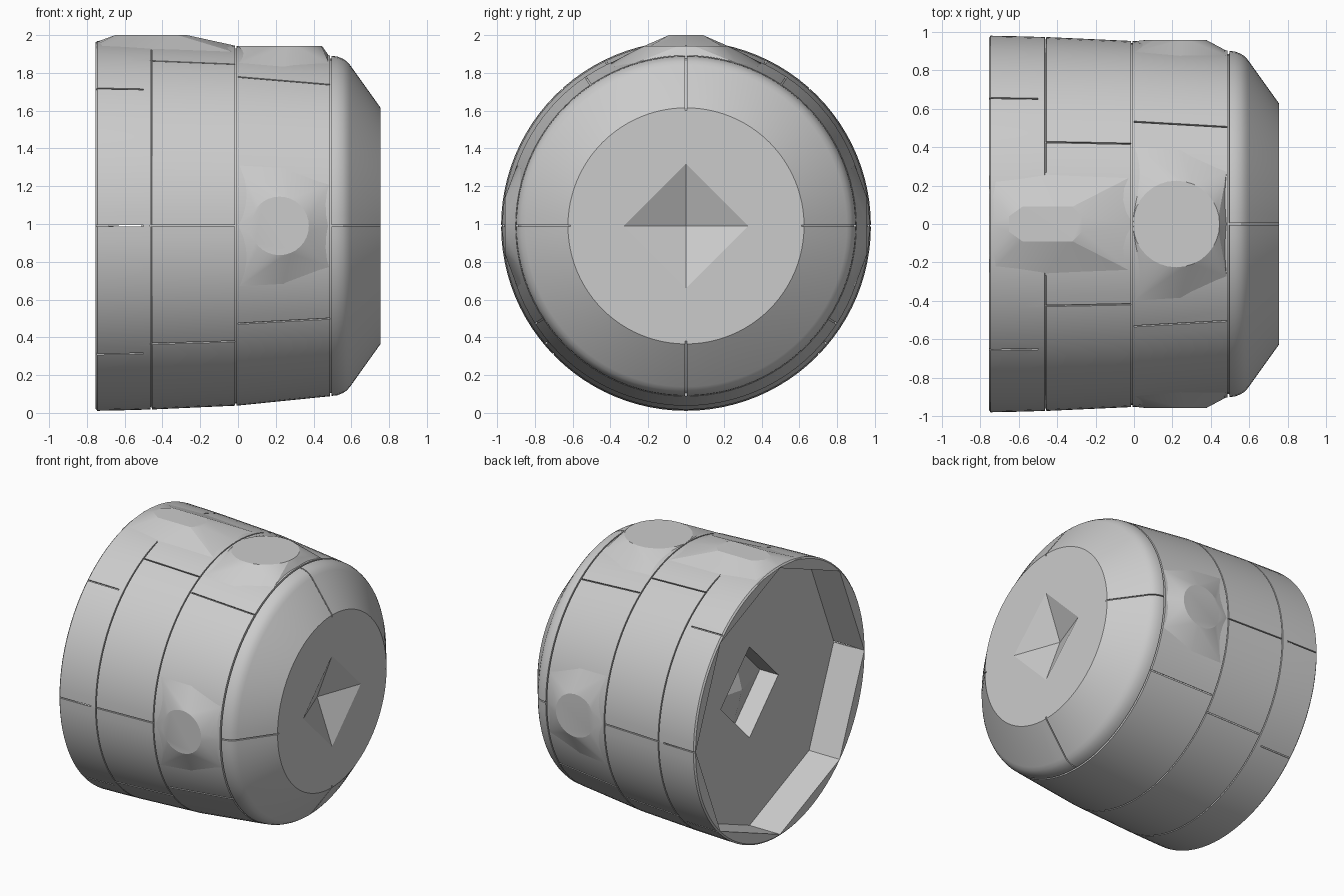
import bpy, bmesh, math
from mathutils import Vector

if "Cube" in bpy.data.objects:
    bpy.data.objects.remove(bpy.data.objects["Cube"])

CZ = 0.99  # height of the drum axis
grey = bpy.data.materials.new("light_grey")
grey.diffuse_color = (0.6, 0.6, 0.6, 1)
grey.use_nodes = True
grey.node_tree.nodes["Principled BSDF"].inputs["Base Color"].default_value = grey.diffuse_color


def finish(name, bm):
    bmesh.ops.recalc_face_normals(bm, faces=bm.faces)
    me = bpy.data.meshes.new(name)
    bm.to_mesh(me)
    bm.free()
    me.materials.append(grey)
    ob = bpy.data.objects.new(name, me)
    bpy.context.collection.objects.link(ob)
    return ob


def polar(x, r, deg):
    a = math.radians(deg)
    return Vector((x, r * math.cos(a), CZ + r * math.sin(a)))


def hull(name, pts):
    bm = bmesh.new()
    for p in pts:
        bm.verts.new(p)
    out = bmesh.ops.convex_hull(bm, input=bm.verts)
    loose = [v for v in bm.verts if not v.link_faces]
    bmesh.ops.delete(bm, geom=loose, context='VERTS')
    bmesh.ops.dissolve_limit(bm, angle_limit=0.01, verts=bm.verts, edges=bm.edges)
    return finish(name, bm)


def cut(ob, cutter):
    m = ob.modifiers.new("cut", 'BOOLEAN')
    m.operation, m.solver, m.object = 'DIFFERENCE', 'EXACT', cutter


def apply_and_smooth(ob, angle):
    bpy.ops.object.select_all(action='DESELECT')
    bpy.context.view_layer.objects.active = ob
    ob.select_set(True)
    for m in list(ob.modifiers):
        bpy.ops.object.modifier_apply(modifier=m.name)
    bpy.ops.object.shade_smooth_by_angle(angle=math.radians(angle))


# Drum: lathed profile along x with narrow ring seams
profile = [(-0.755, 0.968), (-0.745, 0.979), (-0.6, 0.976)]
for x, r in ((-0.46, 0.972), (-0.012, 0.952)):
    profile += [(x - 0.004, r), (x - 0.003, r - 0.012), (x + 0.003, r - 0.012), (x + 0.004, r)]
profile += [(0.486, 0.902), (0.487, 0.885), (0.495, 0.885), (0.496, 0.9),
            (0.525, 0.897), (0.555, 0.885), (0.575, 0.872), (0.593, 0.852), (0.755, 0.625)]
N = 96
bm = bmesh.new()
rings = [[bm.verts.new(polar(x, r, 360 * i / N)) for i in range(N)] for x, r in profile]
for a, b in zip(rings, rings[1:]):
    for i in range(N):
        j = (i + 1) % N
        bm.faces.new((a[i], a[j], b[j], b[i]))
bm.faces.new(rings[0])
bm.faces.new(rings[-1])
drum = finish("drum", bm)

# Octagonal recess in the open end, with a diamond pit behind it
octagon = hull("octagon_cutter", [polar(x, 0.966, 45 * i) for x in (-0.9, -0.51) for i in range(8)])
diamond = [polar(-0.6, 0.33, 90 * i) for i in range(4)]
pit = hull("pit_cutter", diamond + [polar(-0.36, 0.33, 90 * i) for i in range(4)])
# Pyramid pit in the front cap
pyramid = hull("pyramid_cutter", [polar(0.755 + 0.06, 0.495, 90 * i) for i in range(4)]
               + [polar(0.635, 0, 0)])

# Lengthwise panel seams
bm = bmesh.new()


def seam(deg, inner):
    outer = [(inner[-1][0], 1.1), (inner[0][0], 1.1)]
    side = Vector((0, -math.sin(math.radians(deg)), math.cos(math.radians(deg)))) * 0.004
    loops = [[bm.verts.new(polar(x, r, deg) + side * s) for x, r in inner + outer] for s in (-1, 1)]
    n = len(loops[0])
    bm.faces.new(loops[0])
    bm.faces.new(loops[1])
    for i in range(n):
        j = (i + 1) % n
        bm.faces.new((loops[0][i], loops[0][j], loops[1][j], loops[1][i]))


bands = [([(-0.8, 0.968), (-0.5, 0.962)], (48, 0, -44)),
         ([(-0.465, 0.96), (-0.01, 0.94)], (64, 0, -40)),
         ([(0.0, 0.94), (0.491, 0.89)], (56, -33))]
for inner, angles in bands:
    for a in angles:
        seam(a, inner)
        seam(180 - a, inner)
for a in range(0, 360, 90):
    seam(a, [(0.493, 0.886), (0.555, 0.872), (0.585, 0.845), (0.77, 0.59)])
seams = finish("seam_cutter", bm)

for c in (octagon, pit, pyramid, seams):
    c.hide_render = True
    c.hide_set(True)
    cut(drum, c)
apply_and_smooth(drum, 25)

# Low pyramid standing in the back pit
hull("pit_pyramid", [polar(-0.362, 0.33, 90 * i) for i in range(4)]
     + [polar(-0.345, 0.33, 90 * i) for i in range(4)] + [polar(-0.45, 0, 0)])

# Raised ridge on top near the open end
plateau = [(x, y, 2.0) for x, y in ((-0.65, 0.04), (-0.58, 0.09), (-0.32, 0.09), (-0.27, 0.04))]
plateau += [(x, -y, z) for x, y, z in plateau]
base = [polar(x, r, 90 + s * d) for s in (-1, 1)
        for x, r, d in ((-0.755, 0.972, 10), (-0.755, 0.972, 15), (-0.46, 0.97, 16), (-0.015, 0.95, 15))]
ridge = hull("top_ridge", plateau + base + [(-0.755, 0, 1.962), (-0.015, 0, 1.944)])
cut(ridge, octagon)
apply_and_smooth(ridge, 15)


# Round flat bosses: centre direction, disc radius, distance from axis
def boss(name, deg, rad, dist, spread):
    a = math.radians(deg)
    out = Vector((0, math.cos(a), math.sin(a)))
    side = Vector((0, -math.sin(a), math.cos(a)))
    c = Vector((0.22, 0, CZ)) + out * dist
    disc = [c + Vector((1, 0, 0)) * rad * math.cos(t) + side * rad * math.sin(t)
            for t in (2 * math.pi * i / 32 for i in range(32))]
    foot = [polar(x, r, deg + s * d) for s in (-1, 1)
            for x, r, d in ((0.0, 0.95, spread), (0.24, 0.925, spread), (0.482, 0.902, spread * 0.7))]
    foot += [polar(0.0, 0.95, deg), polar(0.482, 0.9, deg)]
    apply_and_smooth(hull(name, disc + foot), 15)


boss("top_boss", 90, 0.225, 0.952, 25)
boss("front_boss", 180, 0.155, 0.957, 20)
boss("back_boss", 0, 0.155, 0.957, 20)
